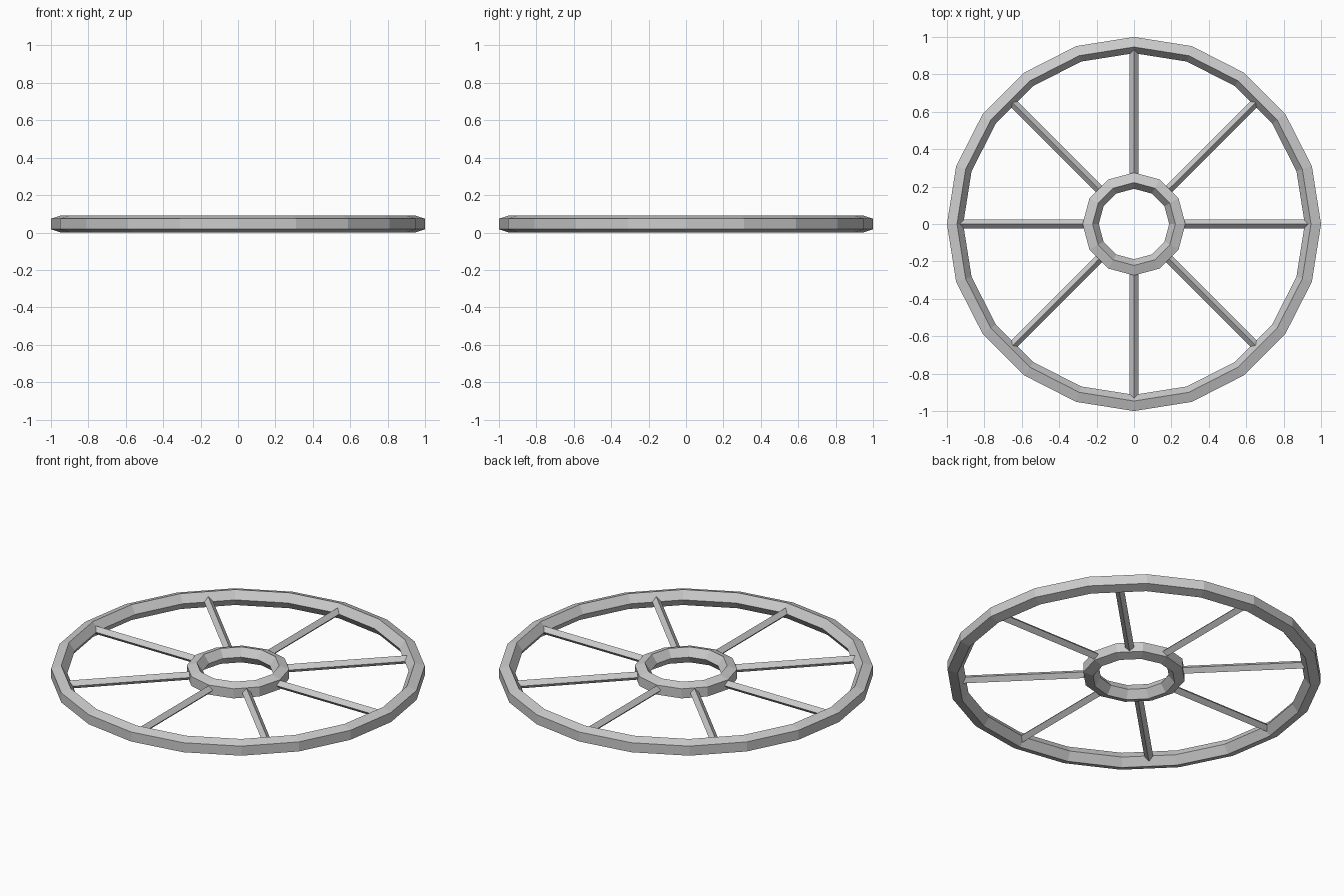
import bpy, bmesh
from math import sin, cos, pi, radians
from mathutils import Vector

if "Cube" in bpy.data.objects:
    bpy.data.objects.remove(bpy.data.objects["Cube"])

R = 0.048               # radius of the five-sided tube profile
ZC = R * sin(radians(108))


def make_object(name, bm):
    bmesh.ops.recalc_face_normals(bm, faces=bm.faces)
    mesh = bpy.data.meshes.new(name)
    bm.to_mesh(mesh)
    bm.free()
    ob = bpy.data.objects.new(name, mesh)
    bpy.context.collection.objects.link(ob)
    return ob


def ring(name, outer, segments):
    """Low-poly ring with a pentagon profile, flat side facing outward."""
    bm = bmesh.new()
    major = outer - R * cos(radians(36))
    loops = []
    for i in range(segments):
        a = 2 * pi * i / segments
        loop = []
        for k in range(5):
            t = radians(36 + 72 * k)
            d = major + R * cos(t)
            loop.append(bm.verts.new((d * cos(a), d * sin(a), ZC + R * sin(t))))
        loops.append(loop)
    for i in range(segments):
        p, q = loops[i], loops[(i + 1) % segments]
        for k in range(5):
            n = (k + 1) % 5
            bm.faces.new((p[k], q[k], q[n], p[n]))
    return make_object(name, bm)


def spoke(name, angle, start, end, radius, sides):
    """Thin prism running outward, one edge on top."""
    bm = bmesh.new()
    out = Vector((cos(angle), sin(angle), 0))
    side = Vector((-sin(angle), cos(angle), 0))
    ends = []
    for d in (start, end):
        loop = []
        for k in range(sides):
            t = pi / 2 + 2 * pi * k / sides
            p = out * d + side * (radius * cos(t))
            p.z = ZC + radius * sin(t)
            loop.append(bm.verts.new(p))
        ends.append(loop)
    for k in range(sides):
        n = (k + 1) % sides
        bm.faces.new((ends[0][k], ends[1][k], ends[1][n], ends[0][n]))
    for loop in ends:
        bm.faces.new(loop)
    return make_object(name, bm)


# Outer rim and central hub
ring("rim", 1.0, 20)
ring("hub", 0.275, 12)

# Eight spokes, ends buried in hub and rim
for i in range(8):
    spoke(f"spoke_{i + 1}", i * pi / 4, 0.24, 0.94, 0.024, 4)
